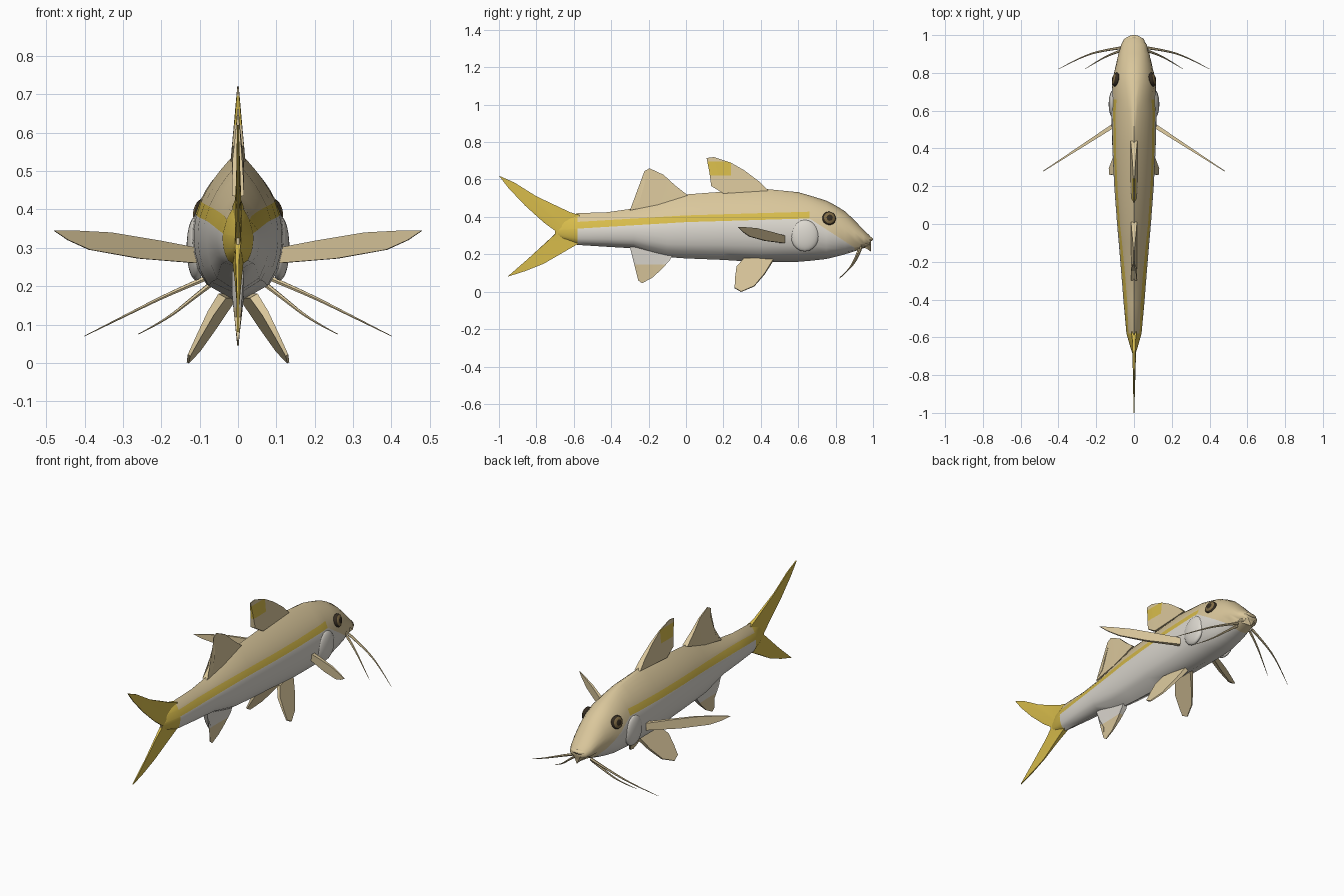
import bpy, bmesh, math
from mathutils import Vector, Matrix

if "Cube" in bpy.data.objects:
    bpy.data.objects.remove(bpy.data.objects["Cube"])


def material(name, rgb):
    m = bpy.data.materials.new(name)
    m.diffuse_color = (*rgb, 1)
    m.use_nodes = True
    m.node_tree.nodes["Principled BSDF"].inputs["Base Color"].default_value = m.diffuse_color
    return m


TAN = material("tan", (0.70, 0.57, 0.33))
WHITE = material("belly white", (0.72, 0.69, 0.63))
YELLOW = material("yellow", (0.68, 0.50, 0.07))
DARK = material("dark brown", (0.035, 0.025, 0.015))
GOLD = material("eye brown", (0.22, 0.15, 0.06))


def finish(name, bm, mats, rule=None, angle=40):
    bmesh.ops.recalc_face_normals(bm, faces=bm.faces)
    if rule:
        for f in bm.faces:
            f.material_index = rule(f.calc_center_median())
    me = bpy.data.meshes.new(name)
    bm.to_mesh(me)
    bm.free()
    for m in mats:
        me.materials.append(m)
    ob = bpy.data.objects.new(name, me)
    bpy.context.collection.objects.link(ob)
    smooth(ob, angle)
    return ob


def smooth(ob, angle):
    bpy.ops.object.select_all(action='DESELECT')
    ob.select_set(True)
    bpy.context.view_layer.objects.active = ob
    bpy.ops.object.shade_smooth_by_angle(angle=math.radians(angle))


# Body stations: y, bottom, top, half width
STATIONS = [
    (-0.70, 0.30, 0.34, 0.004), (-0.65, 0.275, 0.39, 0.02), (-0.58, 0.25, 0.42, 0.04),
    (-0.42, 0.24, 0.425, 0.055), (-0.28, 0.232, 0.445, 0.066), (-0.10, 0.185, 0.495, 0.081),
    (0.0, 0.178, 0.52, 0.09), (0.2, 0.17, 0.535, 0.105), (0.4, 0.157, 0.552, 0.115),
    (0.6, 0.16, 0.532, 0.12), (0.66, 0.165, 0.515, 0.12), (0.75, 0.175, 0.487, 0.115),
    (0.80, 0.187, 0.461, 0.106), (0.85, 0.20, 0.43, 0.094), (0.90, 0.216, 0.383, 0.083),
    (0.95, 0.233, 0.33, 0.068), (0.98, 0.242, 0.302, 0.052), (0.99, 0.255, 0.29, 0.035)]


def stripe_z(y):
    if y > 0.66:                      # cheek line drops towards the mouth
        return 0.41 - (y - 0.66) * 0.65
    return 0.39 + y * (0.03 if y > 0 else 0.06)


def section(y, B, T, w):
    H = T - B
    mid = B + 0.44 * H
    q = 1.0 - 0.45 * min(1, max(0, (y - 0.4) / 0.4))
    hi = min(stripe_z(y) + 0.018, T - 0.12 * H)
    lo = max(min(stripe_z(y) - 0.018, hi - 0.08 * H), B + 0.1 * H)
    zs = [T - (T - hi) * (i / 6) ** 1.4 for i in range(6)] + [hi]
    zs += [B + (lo - B) * math.cos(i / 8 * math.pi / 2) for i in range(9)]
    half = []
    for z in zs:
        if z >= mid:
            x = w * max(0, 1 - ((z - mid) / (T - mid)) ** 2) ** q
        else:
            x = w * math.sqrt(max(0, 1 - ((mid - z) / (mid - B)) ** 2))
        half.append((x, z))
    return half + [(-x, z) for x, z in half[-2:0:-1]]


def body():
    bm = bmesh.new()
    rings = [[bm.verts.new((x, s[0], z)) for x, z in section(*s)] for s in STATIONS]
    n = len(rings[0])
    for k, (a, b) in enumerate(zip(rings, rings[1:])):
        y = (STATIONS[k][0] + STATIONS[k + 1][0]) / 2
        for i in range(n):
            j = (i + 1) % n
            f = bm.faces.new((a[i], a[j], b[j], b[i]))
            row = i if i < 15 else n - 1 - i
            if y < -0.58:
                f.material_index = 2
            elif row < 6:
                f.material_index = 0
            elif row == 6:
                f.material_index = 2 if y < 0.66 else 0
            else:
                f.material_index = 1 if y < 0.9 else 0
    bm.faces.new(rings[0])
    bm.faces.new(rings[-1])
    finish("body", bm, [TAN, WHITE, YELLOW], angle=60)


def fin(name, outline, place, thick, normal, mats, cuts=(), rule=None):
    """Blade from an outline, thick at the root and thin at the rim."""
    bm = bmesh.new()
    nrm = Vector(normal)
    sides = [[bm.verts.new(Vector(place(*p)) + nrm * s * thick(*p)) for p in outline] for s in (1, -1)]
    n = len(outline)
    bm.faces.new(sides[0])
    bm.faces.new(sides[1][::-1])
    for i in range(n):
        j = (i + 1) % n
        bm.faces.new((sides[0][i], sides[1][i], sides[1][j], sides[0][j]))
    bmesh.ops.triangulate(bm, faces=bm.faces[:])
    for co, no in cuts:
        bmesh.ops.bisect_plane(bm, geom=bm.verts[:] + bm.edges[:] + bm.faces[:],
                               plane_co=co, plane_no=no)
    finish(name, bm, mats, rule, 30)


def ellipsoid(name, loc, scale, mats, rule=None, rot=Matrix(), seg=20):
    bm = bmesh.new()
    bmesh.ops.create_uvsphere(bm, u_segments=seg, v_segments=seg, radius=1)
    bm.transform(Matrix.Rotation(math.pi / 2, 4, 'Y'))   # poles face sideways
    for f in bm.faces:
        if rule:
            f.material_index = rule(f.calc_center_median())
    bm.transform(Matrix.Translation(loc) @ rot @ Matrix.Diagonal((*scale, 1)))
    finish(name, bm, mats)


def barbel(name, pts):
    cu = bpy.data.curves.new(name, 'CURVE')
    cu.dimensions = '3D'
    cu.bevel_depth = 0.008
    cu.bevel_resolution = 1
    cu.resolution_u = 6
    sp = cu.splines.new('NURBS')
    sp.points.add(len(pts) - 1)
    sp.use_endpoint_u = True
    sp.order_u = 3
    for i, p in enumerate(pts):
        sp.points[i].co = (*p, 1)
        sp.points[i].radius = 1 - 0.88 * i / (len(pts) - 1)
    ob = bpy.data.objects.new(name, cu)
    bpy.context.collection.objects.link(ob)
    cu.materials.append(TAN)
    bpy.ops.object.select_all(action='DESELECT')
    ob.select_set(True)
    bpy.context.view_layer.objects.active = ob
    bpy.ops.object.convert(target='MESH')
    smooth(ob, 50)


body()


# Fins on the centre line
def flat(y, z):
    return (0, y, z)


X = (1, 0, 0)
fin("tail_fin", [(-0.57, 0.41), (-0.62, 0.425), (-0.80, 0.51), (-0.92, 0.585), (-1.0, 0.62),
                 (-0.95, 0.555), (-0.86, 0.46), (-0.76, 0.37), (-0.69, 0.318), (-0.74, 0.27),
                 (-0.84, 0.18), (-0.955, 0.08), (-0.86, 0.11), (-0.76, 0.15), (-0.66, 0.21),
                 (-0.57, 0.26)],
    flat, lambda y, z: 0.014 if y > -0.6 else 0.008 if y > -0.7 else 0.003, X, [YELLOW])

fin("front_dorsal_fin", [(0.44, 0.54), (0.39, 0.59), (0.31, 0.65), (0.24, 0.69), (0.15, 0.72),
                         (0.11, 0.715), (0.125, 0.64), (0.135, 0.565), (0.20, 0.525)],
    flat, lambda y, z: max(0.002, min(0.02, (0.72 - z) * 0.1)), X, [TAN, YELLOW],
    [((0, 0.24, 0), (0, 1, 0)), ((0, 0, 0.62), (0, 0, 1)), ((0, 0, 0.695), (0, 0, 1))],
    lambda c: int(c.y < 0.24 and 0.62 < c.z < 0.695))

fin("rear_dorsal_fin", [(0.01, 0.515), (-0.06, 0.57), (-0.12, 0.625), (-0.195, 0.66),
                        (-0.222, 0.645), (-0.215, 0.60), (-0.235, 0.53), (-0.25, 0.48),
                        (-0.30, 0.435), (-0.15, 0.465)],
    flat, lambda y, z: max(0.002, min(0.016, (0.66 - z) * 0.11)), X, [TAN])

fin("anal_fin", [(-0.07, 0.20), (-0.085, 0.17), (-0.125, 0.125), (-0.18, 0.075), (-0.235, 0.045),
                 (-0.255, 0.06), (-0.245, 0.12), (-0.275, 0.175), (-0.30, 0.24), (-0.18, 0.23)],
    flat, lambda y, z: max(0.002, min(0.015, (z - 0.04) * 0.12)), X, [TAN, WHITE],
    [((0, 0, 0.145), (0, 0, 1))], lambda c: int(c.z > 0.145))

# Lips around the dark mouth
ellipsoid("upper_lip", (0, 0.96, 0.281), (0.052, 0.04, 0.017), [TAN])
ellipsoid("lower_lip", (0, 0.95, 0.25), (0.052, 0.04, 0.013), [TAN])
ellipsoid("mouth", (0, 0.955, 0.265), (0.054, 0.032, 0.007), [DARK])


def eye_rule(c):
    r = math.hypot(c.y, c.z)
    return 0 if r < 0.5 else 1 if r < 0.78 else 2


# Paired parts
for s, side in ((1, "right"), (-1, "left")):
    ellipsoid("eye_" + side, (s * 0.096, 0.765, 0.392), (0.02, 0.037, 0.037), [DARK, GOLD, DARK],
              eye_rule, Matrix.Rotation(s * 0.2, 4, 'Z') @ Matrix.Rotation(-s * 0.2, 4, 'Y'))
    ellipsoid("gill_cover_" + side, (s * 0.108, 0.635, 0.30), (0.026, 0.075, 0.085), [WHITE])

    # Pectoral fin: a tall narrow blade swept back
    fin("pectoral_fin_" + side,
        [(0, 0.30), (0.25, 0.318), (0.6, 0.34), (0.85, 0.345), (1, 0.345),
         (0.9, 0.32), (0.75, 0.295), (0.4, 0.272), (0, 0.26)],
        lambda a, z: (s * (0.11 + 0.37 * a), 0.52 - 0.24 * a, z),
        lambda a, z: 0.011 - 0.009 * a, (s * 0.54, 0.84, 0), [TAN])

    # Pelvic fin: splayed downwards
    fin("pelvic_fin_" + side,
        [(0.47, 0.175), (0.42, 0.095), (0.365, 0.03), (0.295, 0.0), (0.26, 0.02),
         (0.262, 0.07), (0.27, 0.13), (0.31, 0.175)],
        lambda y, z: (s * (0.037 + (0.165 - z) * 0.5 - (y - 0.36) * 0.18), y, z),
        lambda y, z: 0.003 + z * 0.05, (s * 0.85, 0, 0.5), [TAN])

    # Two whiskers on each side of the mouth
    barbel("long_barbel_" + side, [(s * 0.05, 0.935, 0.235), (s * 0.17, 0.92, 0.185),
                                   (s * 0.29, 0.88, 0.125), (s * 0.40, 0.82, 0.07)])
    barbel("short_barbel_" + side, [(s * 0.045, 0.925, 0.225), (s * 0.11, 0.905, 0.175),
                                    (s * 0.19, 0.865, 0.11), (s * 0.26, 0.82, 0.075)])
